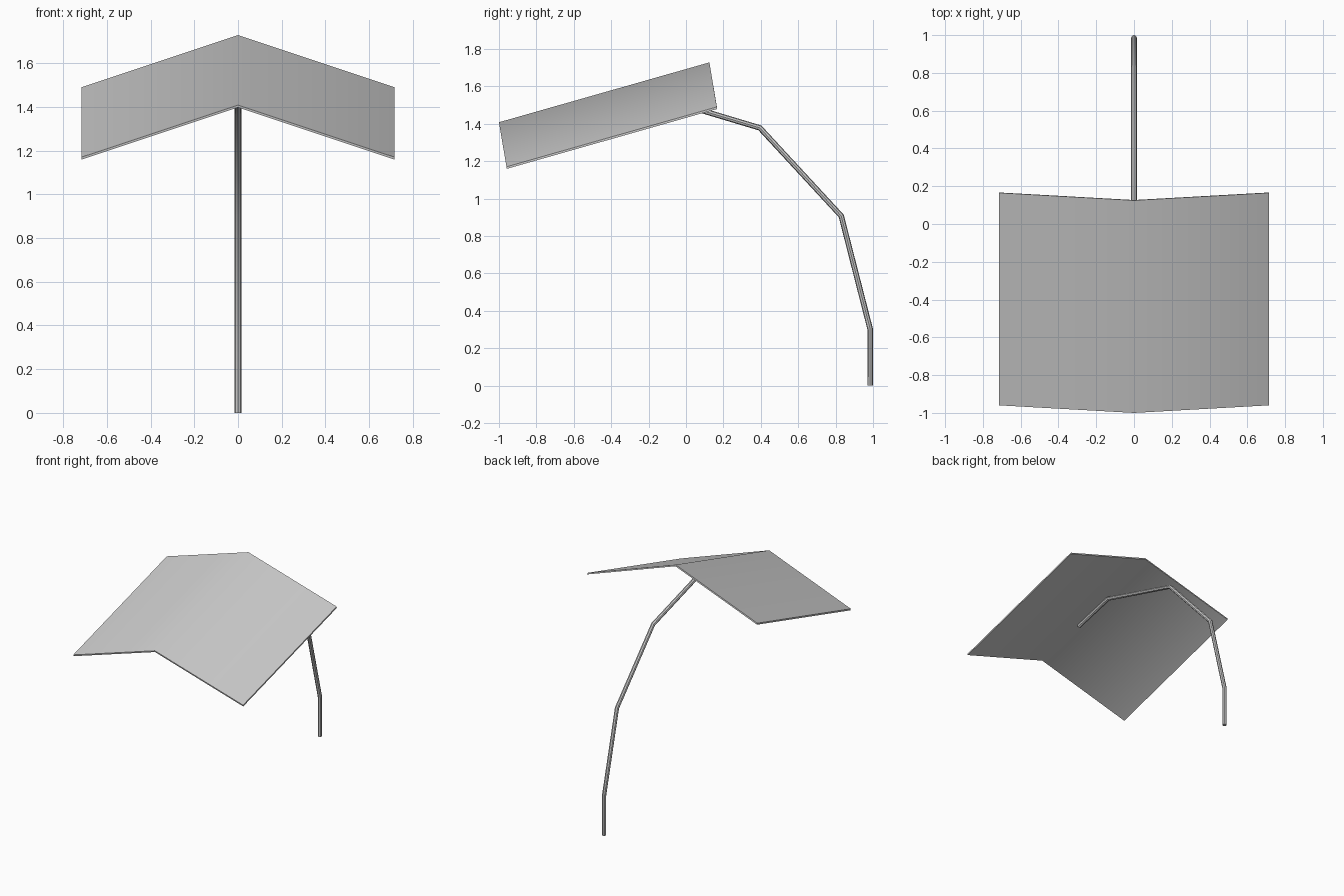
import bpy
import bmesh
from mathutils import Vector

cube = bpy.data.objects.get("Cube")
if cube:
    bpy.data.objects.remove(cube, do_unlink=True)

grey = bpy.data.materials.new("plain_grey")
grey.use_nodes = True
colour = (0.6, 0.6, 0.6, 1)
grey.diffuse_color = colour
grey.node_tree.nodes["Principled BSDF"].inputs["Base Color"].default_value = colour


def smooth(obj, angle):
    bpy.ops.object.select_all(action='DESELECT')
    obj.select_set(True)
    bpy.context.view_layer.objects.active = obj
    bpy.ops.object.shade_smooth_by_angle(angle=angle)


# Canopy: a thin gabled sheet, swept back and up along its ridge
ridge = Vector((0, 1.125, 0.32))
drop = Vector((0, 0.002, -0.011))
top = [Vector(p) for p in ((-0.715, -0.96, 1.17), (0, -1, 1.408), (0.715, -0.96, 1.17))]
bm = bmesh.new()
outline = top + [p + drop for p in reversed(top)]
front = [bm.verts.new(p) for p in outline]
back = [bm.verts.new(p + ridge) for p in outline]
count = len(outline)
for i in range(count):
    j = (i + 1) % count
    bm.faces.new((front[i], front[j], back[j], back[i]))
for ring in (front, back):
    bm.faces.new((ring[0], ring[1], ring[4], ring[5]))
    bm.faces.new((ring[1], ring[2], ring[3], ring[4]))
bmesh.ops.recalc_face_normals(bm, faces=bm.faces)
mesh = bpy.data.meshes.new("canopy")
bm.to_mesh(mesh)
bm.free()
canopy = bpy.data.objects.new("canopy", mesh)
bpy.context.collection.objects.link(canopy)
mesh.materials.append(grey)
smooth(canopy, 1.0)

# Bent pole: round tube along a segmented arch, ending under the ridge
path = [(0.985, 0), (0.985, 0.3), (0.83, 0.907), (0.395, 1.378), (-0.28, 1.58), (-0.6, 1.5)]
curve = bpy.data.curves.new("pole", 'CURVE')
curve.dimensions = '3D'
curve.bevel_depth = 0.015
curve.bevel_resolution = 2
curve.use_fill_caps = True
spline = curve.splines.new('POLY')
spline.points.add(len(path) - 1)
for point, (y, z) in zip(spline.points, path):
    point.co = (0, y, z, 1)
curve.materials.append(grey)
pole = bpy.data.objects.new("pole", curve)
bpy.context.collection.objects.link(pole)
bpy.ops.object.select_all(action='DESELECT')
pole.select_set(True)
bpy.context.view_layer.objects.active = pole
bpy.ops.object.convert(target='MESH')
smooth(bpy.context.object, 0.7)
